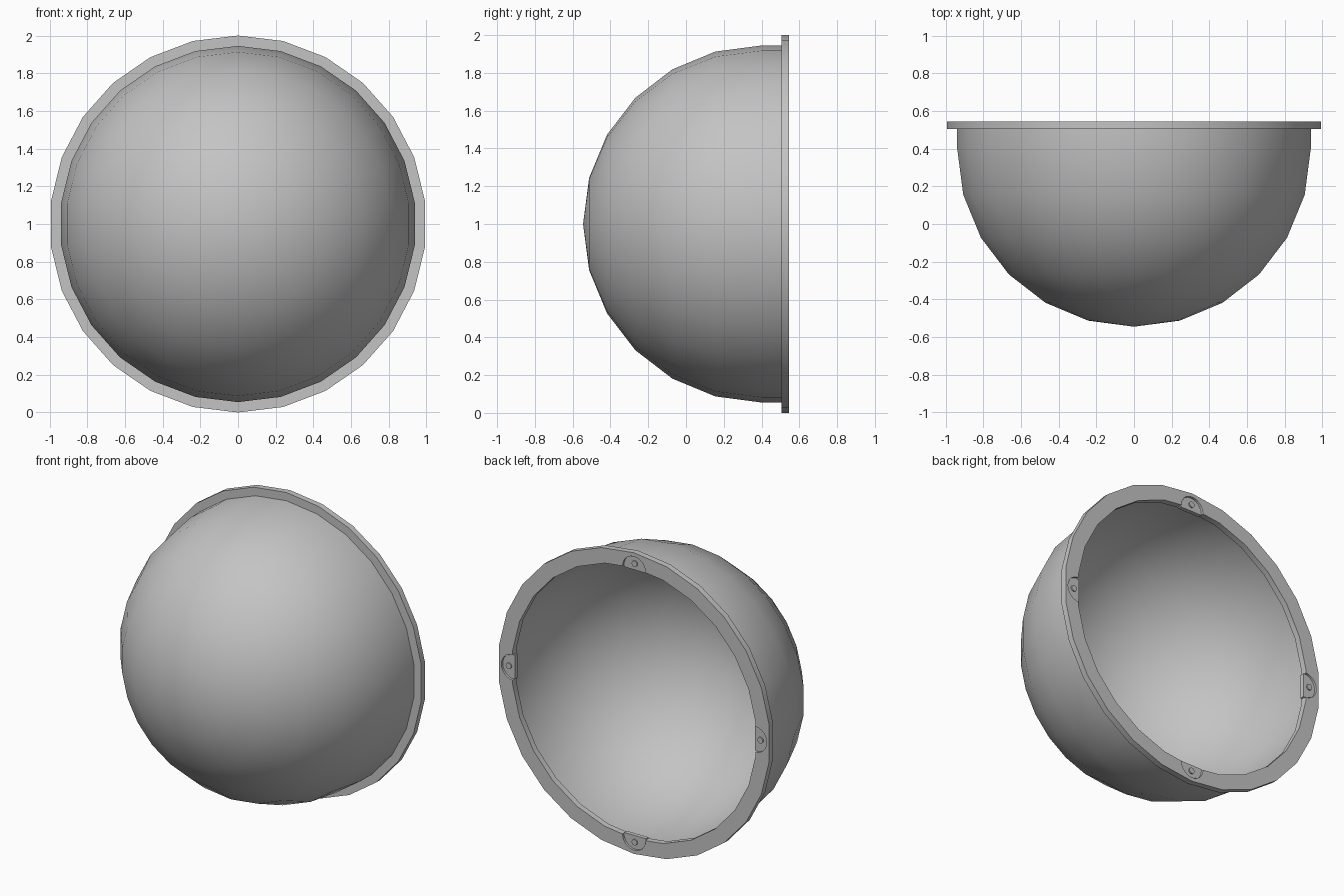
import bpy, bmesh, math
from mathutils import Matrix, Vector

cube = bpy.data.objects.get("Cube")
if cube:
    bpy.data.objects.remove(cube, do_unlink=True)

SIDES = 26          # facets around the dome
CENTRE_Y = 0.40     # depth of the sphere centre
OUTER, INNER = 0.945, 0.915

grey = bpy.data.materials.new("plain grey")
grey.use_nodes = True
grey.diffuse_color = (0.55, 0.55, 0.55, 1)
grey.node_tree.nodes["Principled BSDF"].inputs["Base Color"].default_value = (0.55, 0.55, 0.55, 1)


def finish(name, bm, smooth=True):
    bmesh.ops.recalc_face_normals(bm, faces=bm.faces[:])
    mesh = bpy.data.meshes.new(name)
    bm.to_mesh(mesh)
    bm.free()
    mesh.materials.append(grey)
    obj = bpy.data.objects.new(name, mesh)
    bpy.context.collection.objects.link(obj)
    bpy.ops.object.select_all(action='DESELECT')
    obj.select_set(True)
    bpy.context.view_layer.objects.active = obj
    if smooth:
        bpy.ops.object.shade_smooth_by_angle(angle=math.radians(30))
    return obj


def lathe(profile):
    """Turn (radius, y) points around the y axis through z = 1."""
    bm = bmesh.new()
    rings = []
    for r, y in profile:
        if r < 1e-5:
            rings.append([bm.verts.new((0, y, 1))] * SIDES)
            continue
        ring = []
        for i in range(SIDES):
            a = math.pi / 2 + math.tau * i / SIDES
            ring.append(bm.verts.new((r * math.cos(a), y, 1 + r * math.sin(a))))
        rings.append(ring)
    for lower, upper in zip(rings, rings[1:]):
        for i in range(SIDES):
            j = (i + 1) % SIDES
            corners = dict.fromkeys((lower[i], lower[j], upper[j], upper[i]))
            bm.faces.new(list(corners))
    return bm


def arc(radius):
    steps = [math.radians(15 * i) for i in range(7)]
    return [(radius * math.sin(a), CENTRE_Y - radius * math.cos(a)) for a in steps]


def prism(bm, outline, y0, y1, turn):
    """Extrude an (across, radial) outline along y and turn it about the dome axis."""
    matrix = Matrix.Translation((0, 0, 1)) @ Matrix.Rotation(turn, 4, 'Y')
    ends = [[bm.verts.new(matrix @ Vector((u, y, v))) for u, v in outline] for y in (y0, y1)]
    bm.faces.new(ends[0])
    bm.faces.new(ends[1])
    n = len(outline)
    for i in range(n):
        j = (i + 1) % n
        bm.faces.new((ends[0][i], ends[0][j], ends[1][j], ends[1][i]))


def half_disc(radius, base, lip):
    """Half circle facing outward, with a straight inner edge."""
    points = [(radius * math.cos(math.pi * i / 12), base + radius * math.sin(math.pi * i / 12))
              for i in range(13)]
    return [(radius, lip)] + points + [(-radius, lip)]


def disc(radius, centre):
    return [(radius * math.cos(math.tau * i / 12), centre + radius * math.sin(math.tau * i / 12))
            for i in range(12)]


def four_prisms(outline, y0, y1):
    bm = bmesh.new()
    for k in range(4):
        prism(bm, outline, y0, y1, k * math.pi / 2)
    return bm


# Hollow dome with its flat flange and inner lip
outside = arc(OUTER) + [(OUTER, 0.505), (1.0, 0.505), (1.0, 0.545)]
inside = [(0.90, 0.545), (0.90, 0.505), (INNER, 0.505)] + arc(INNER)[::-1]
dome = finish("dome_shell", lathe(outside + inside), smooth=False)

# Pockets in the back of the flange
cutter = finish("pocket_cutter", four_prisms(half_disc(0.085, 0.89, 0.86), 0.53, 0.58), smooth=False)
cutter.hide_render = True
bpy.context.view_layer.objects.active = dome
cut = dome.modifiers.new("pockets", 'BOOLEAN')
cut.object = cutter
cut.operation = 'DIFFERENCE'
cut.solver = 'EXACT'
bpy.ops.object.modifier_apply(modifier=cut.name)
bpy.data.objects.remove(cutter, do_unlink=True)
bpy.ops.object.select_all(action='DESELECT')
dome.select_set(True)
bpy.ops.object.shade_smooth_by_angle(angle=math.radians(30))

# Mounting tabs filling the pockets, and the screws through them
finish("mounting_tabs", four_prisms(half_disc(0.08, 0.89, 0.882), 0.508, 0.535))
finish("screw_heads", four_prisms(disc(0.02, 0.925), 0.52, 0.543))
